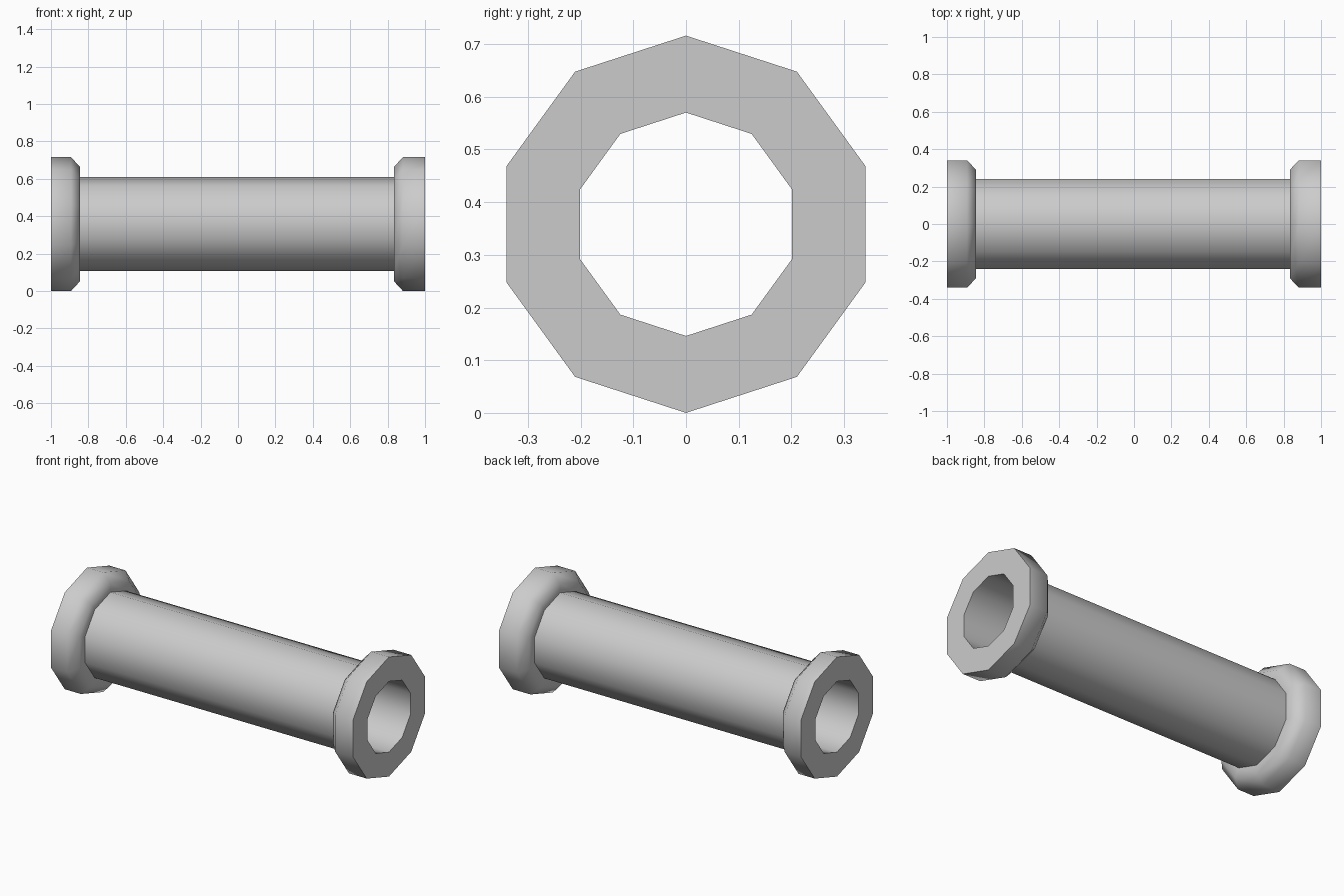
import bpy
import math

cube = bpy.data.objects.get("Cube")
if cube:
    bpy.data.objects.remove(cube, do_unlink=True)

SIDES = 10
AXIS_Z = 0.358
BORE, TUBE, LIP, RIM = 0.212, 0.252, 0.306, 0.358

# Plain grey for the whole part
grey = bpy.data.materials.new("plain grey")
grey.use_nodes = True
grey.diffuse_color = (0.6, 0.6, 0.6, 1)
grey.node_tree.nodes["Principled BSDF"].inputs["Base Color"].default_value = (0.6, 0.6, 0.6, 1)

# Closed profile (x, radius): left flange, tube, right flange, then the bore
profile = [
    (-1, BORE), (-1, RIM), (-0.893, RIM), (-0.845, LIP), (-0.845, TUBE),
    (0.834, TUBE), (0.834, LIP), (0.882, RIM), (1, RIM), (1, BORE),
]


def lathe_x(name, points, sides):
    """Spin a closed profile around the x axis, one corner pointing up."""
    verts, faces = [], []
    n = len(points)
    for s in range(sides):
        a = 2 * math.pi * s / sides
        verts += [(x, r * math.sin(a), AXIS_Z + r * math.cos(a)) for x, r in points]
        t = (s + 1) % sides
        for i in range(n):
            j = (i + 1) % n
            faces.append((s * n + i, s * n + j, t * n + j, t * n + i))
    mesh = bpy.data.meshes.new(name)
    mesh.from_pydata(verts, [], faces)
    mesh.materials.append(grey)
    obj = bpy.data.objects.new(name, mesh)
    bpy.context.collection.objects.link(obj)
    return obj


pipe = lathe_x("flanged_pipe", profile, SIDES)

# Consistent outward normals, smooth except at the square edges
bpy.ops.object.select_all(action="DESELECT")
bpy.context.view_layer.objects.active = pipe
pipe.select_set(True)
bpy.ops.object.mode_set(mode="EDIT")
bpy.ops.mesh.select_all(action="SELECT")
bpy.ops.mesh.normals_make_consistent(inside=False)
bpy.ops.object.mode_set(mode="OBJECT")
bpy.ops.object.shade_smooth_by_angle(angle=math.radians(60))
